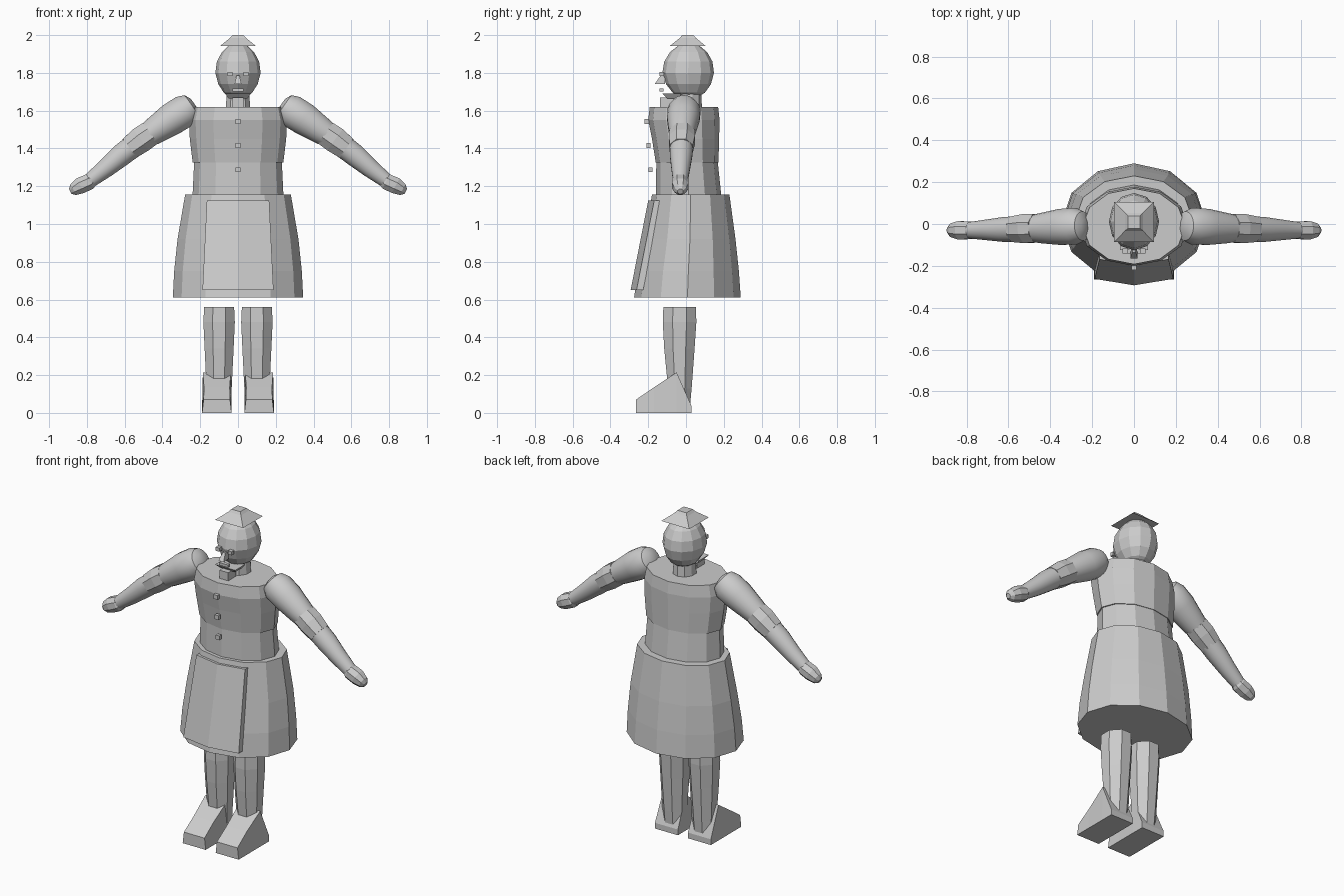
import bpy, bmesh
from math import sin, cos, pi, radians
from mathutils import Vector

cube = bpy.data.objects.get("Cube")
if cube:
    bpy.data.objects.remove(cube, do_unlink=True)

mat = bpy.data.materials.new("light_grey")
mat.use_nodes = True
GREY = (0.6, 0.6, 0.6, 1)
mat.diffuse_color = GREY
mat.node_tree.nodes["Principled BSDF"].inputs["Base Color"].default_value = GREY


def finish(name, bm, smooth=False):
    bmesh.ops.recalc_face_normals(bm, faces=bm.faces)
    mesh = bpy.data.meshes.new(name)
    bm.to_mesh(mesh)
    bm.free()
    mesh.materials.append(mat)
    ob = bpy.data.objects.new(name, mesh)
    bpy.context.collection.objects.link(ob)
    if smooth:
        bpy.ops.object.select_all(action='DESELECT')
        ob.select_set(True)
        bpy.context.view_layer.objects.active = ob
        bpy.ops.object.shade_smooth_by_angle(angle=radians(40))
    return ob


def skin(name, loops, smooth=False):
    """Join closed point loops into one capped solid."""
    bm = bmesh.new()
    rings = [[bm.verts.new(p) for p in loop] for loop in loops]
    n = len(rings[0])
    for a, b in zip(rings, rings[1:]):
        for i in range(n):
            j = (i + 1) % n
            bm.faces.new((a[i], a[j], b[j], b[i]))
    bm.faces.new(rings[0])
    bm.faces.new(rings[-1])
    return finish(name, bm, smooth)


def upright(name, rows, sides=12, x=0, turn=0):
    """Rows of (z, half width, front y, back y)."""
    loops = []
    for z, w, front, back in rows:
        loops.append([(x + w * sin(2 * pi * (i + turn) / sides),
                       (front + back) / 2 + (back - front) / 2 * cos(2 * pi * (i + turn) / sides), z)
                      for i in range(sides)])
    return skin(name, loops)


def limb(name, rows, sides, side, smooth):
    """Rows of (x, y, z, radius) along an arm."""
    pts = [Vector((side * r[0], r[1], r[2])) for r in rows]
    axis = (pts[-1] - pts[0]).normalized()
    v = axis.cross(Vector((0, 1, 0))).normalized()
    u = v.cross(axis)
    loops = [[p + r[3] * (u * cos(2 * pi * (i + .5) / sides) + v * sin(2 * pi * (i + .5) / sides))
              for i in range(sides)] for p, r in zip(pts, rows)]
    return skin(name, loops, smooth)


def box(name, x, y, z, sx, sy, sz):
    rect = [(-1, -1), (1, -1), (1, 1), (-1, 1)]
    return skin(name, [[(x + sx / 2 * a, y + sy / 2 * b, z + k * sz / 2) for a, b in rect]
                       for k in (-1, 1)])


# Clothes: flared skirt, waist and chest
upright("skirt", [(.61, .345, -.275, .29), (.75, .338, -.255, .28),
                  (.92, .32, -.22, .262), (1.155, .28, -.18, .23)])
upright("waist", [(1.12, .242, -.16, .19), (1.33, .232, -.157, .168)])
upright("chest", [(1.325, .24, -.16, .172), (1.45, .255, -.18, .175),
                  (1.55, .26, -.2, .178), (1.62, .245, -.192, .17)])

# Apron: thin panel bent along its middle
apron = []
for z, w, mid, edge in ((.65, .188, -.293, -.262), (1.125, .165, -.2, -.168)):
    apron.append([(-w, edge, z), (0, mid, z), (w, edge, z),
                  (w, edge + .035, z), (0, mid + .035, z), (-w, edge + .035, z)])
skin("apron", apron)

# Buttons down the chest
for i in range(3):
    box(f"button_{i + 1}", 0, -.208 + .01 * i, 1.543 - .128 * i, .026, .022, .026)

# Arms, legs and shoes
for side, tag in ((1, "left"), (-1, "right")):
    limb(f"{tag}_upper_arm", [(.235, -.01, 1.64, .03), (.245, -.01, 1.625, .07),
                              (.28, -.01, 1.6, .088), (.35, -.014, 1.556, .087),
                              (.44, -.02, 1.495, .073), (.5, -.022, 1.455, .062)], 20, side, True)
    limb(f"{tag}_elbow", [(.465, -.02, 1.48, .073), (.515, -.022, 1.445, .075),
                          (.575, -.025, 1.4, .066)], 8, side, False)
    limb(f"{tag}_forearm", [(.5, -.022, 1.455, .063), (.62, -.026, 1.363, .06),
                            (.7, -.028, 1.295, .05), (.79, -.03, 1.225, .039)], 20, side, True)
    limb(f"{tag}_hand", [(.76, -.03, 1.24, .03), (.785, -.03, 1.225, .046), (.835, -.03, 1.203, .047),
                         (.872, -.03, 1.182, .035), (.888, -.03, 1.172, .016)], 8, side, False)
    upright(f"{tag}_leg", [(.03, .068, -.09, .025), (.13, .072, -.1, .035),
                           (.34, .083, -.122, .052), (.48, .09, -.13, .062),
                           (.56, .086, -.127, .06)], 8, side * .1, .5)
    # Wedge shoe: cross-sections from heel to toe
    shoe = []
    for y, top, low_w, top_w in ((.03, .035, .078, .078), (-.05, .215, .078, .074),
                                 (-.17, .135, .078, .068), (-.265, .07, .078, .07)):
        cx = side * .112
        shoe.append([(cx - low_w, y, 0), (cx + low_w, y, 0), (cx + top_w, y, top), (cx - top_w, y, top)])
    skin(f"{tag}_shoe", shoe)
    box(f"{tag}_eye", side * .042, -.128, 1.795, .026, .024, .022)

# Head and neck
upright("neck", [(1.6, .068, -.06, .085), (1.72, .062, -.055, .08)], 10)
upright("head", [(1.67, .035, -.03, .06), (1.695, .075, -.07, .1), (1.74, .104, -.105, .132),
                 (1.80, .12, -.125, .148), (1.86, .112, -.115, .14),
                 (1.91, .085, -.085, .112), (1.945, .05, -.04, .07), (1.96, .02, -.01, .03)])

# Face: wedge nose, mouth and chin
skin("nose", [[(-.018, -.165, 1.742), (.018, -.165, 1.742), (.014, -.11, 1.742), (-.014, -.11, 1.742)],
              [(-.008, -.135, 1.785), (.008, -.135, 1.785), (.008, -.11, 1.785), (-.008, -.11, 1.785)]])
box("mouth", 0, -.13, 1.71, .06, .02, .016)
skin("chin", [[(-.05, -.1, 1.665), (.05, -.1, 1.665), (.05, -.03, 1.665), (-.05, -.03, 1.665)],
              [(-.068, -.125, 1.69), (.068, -.125, 1.69), (.068, -.03, 1.69), (-.068, -.03, 1.69)]])
box("collar_clasp", 0, -.1, 1.645, .06, .075, .05)

# Hat: four-sided pointed cap with a flat tip
upright("hat", [(1.942, .134, -.126, .144), (1.985, .06, -.05, .07), (2.0, .042, -.034, .052)], 4, 0, .5)
